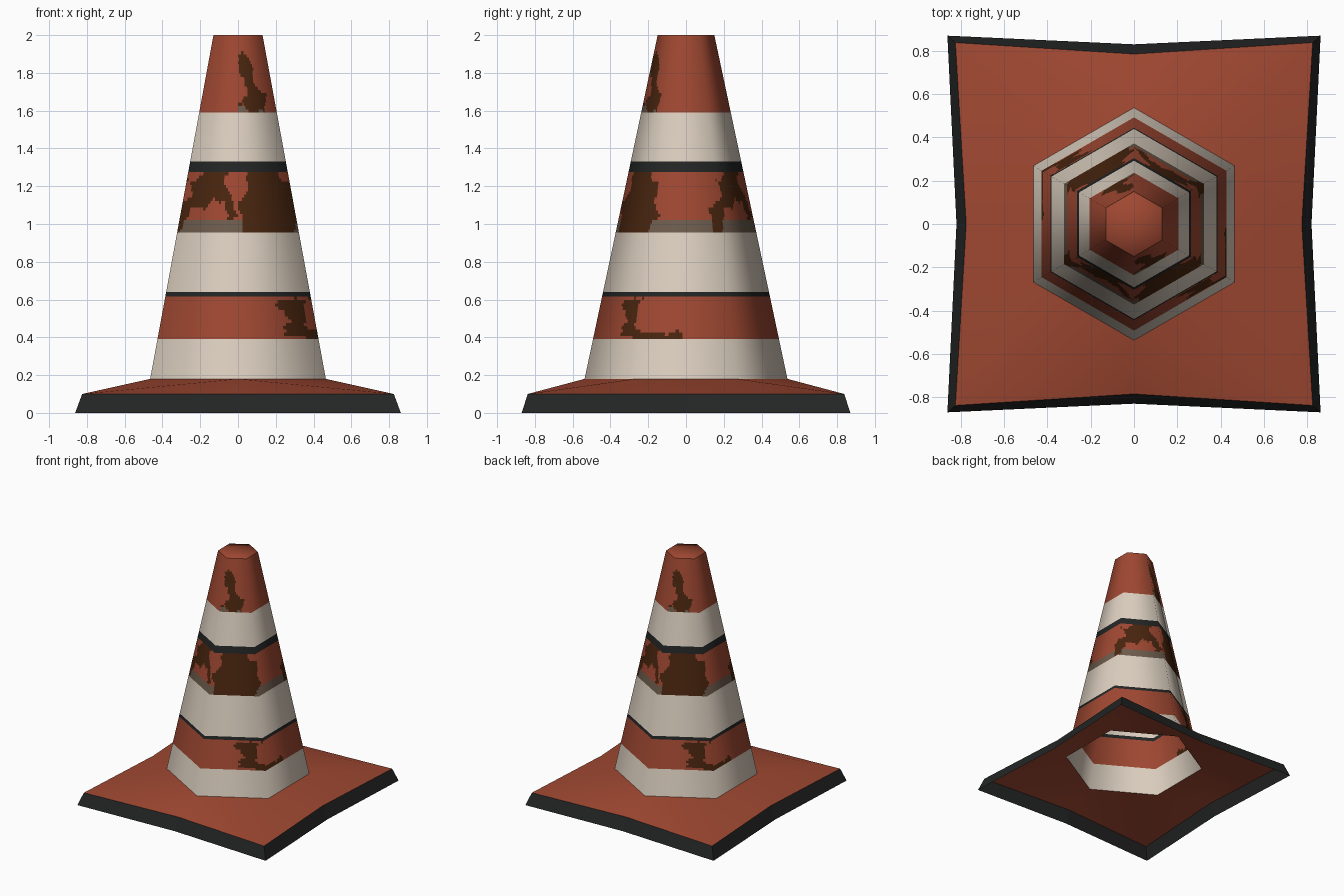
import bpy, math
from mathutils import Vector

if "Cube" in bpy.data.objects:
    bpy.data.objects.remove(bpy.data.objects["Cube"])

def mat(name, c):
    m = bpy.data.materials.new(name)
    m.diffuse_color = (*c, 1)
    m.use_nodes = True
    m.node_tree.nodes["Principled BSDF"].inputs["Base Color"].default_value = m.diffuse_color
    return m

RED, WHITE, BLACK, BROWN, GREY = range(5)
MATS = [mat("faded_red", (.345, .064, .031)), mat("dirty_white", (.71, .62, .52)),
        mat("black_rubber", (.017, .018, .018)), mat("brown_grime", (.065, .018, .0045)),
        mat("grey_grime", (.15, .105, .072))]

def build(name, verts, faces, mids, smooth=True, normals=None):
    me = bpy.data.meshes.new(name)
    me.from_pydata(verts, [], faces)
    for m in MATS:
        me.materials.append(m)
    for p, i in zip(me.polygons, mids):
        p.material_index = i
        p.use_smooth = smooth
    if normals:
        me.normals_split_custom_set_from_vertices(normals)
    ob = bpy.data.objects.new(name, me)
    bpy.context.collection.objects.link(ob)
    return ob

# Cone dimensions: hexagon with a corner to the front
Z0, Z1, R0, R1, N = 0.18, 2.0, 0.537, 0.150, 26
def radius(z):
    return R0 + (R1 - R0) * (z - Z0) / (Z1 - Z0)
def corner(i):
    a = math.radians(210 + 60 * i)
    return Vector((math.cos(a), math.sin(a), 0))
def around(s):
    i = math.floor(s)
    return corner(i).lerp(corner(i + 1), s - i)

# Painted bands: (top height, colour)
BANDS = [(.39, WHITE), (.615, RED), (.64, BLACK), (.955, WHITE), (1.02, GREY),
         (1.275, RED), (1.33, BLACK), (1.59, WHITE), (1.625, RED), (2.0, RED)]

# Grime outlines: (side position, height), repeated every half turn
GRIME = [
    [(1.03, 1.905), (1.3, 1.9), (1.47, 1.825), (1.51, 1.72), (1.8, 1.68), (1.72, 1.614),
     (1.5, 1.59), (1.25, 1.59), (1.2, 1.63), (1.03, 1.63), (1.27, 1.68), (1.2, 1.76), (1.0, 1.825)],
    [(1.17, 1.275), (1.75, 1.275), (1.85, 1.24), (2.05, 1.22), (2.0, 1.12), (2.08, 1.06),
     (1.93, .955), (1.15, .955), (1.07, 1.01), (1.0, 1.1), (1.2, 1.18)],
    [(.3, 1.275), (.8, 1.275), (.72, 1.2), (.95, 1.12), (.95, 1.02), (.8, 1.03), (.78, 1.11),
     (.55, 1.13), (.42, 1.07), (.25, 1.1), (.1, 1.04), (.08, .955), (-.08, .955), (-.15, 1.08),
     (.0, 1.11), (.15, 1.15), (.05, 1.24), (.2, 1.22)],
    [(1.55, .6), (1.97, .6), (1.88, .55), (1.85, .48), (2.0, .43), (2.3, .42), (2.45, .43),
     (2.5, .39), (2.0, .39), (1.85, .4), (1.6, .41), (1.65, .5), (1.55, .56)],
]
def inside(s, z, poly):
    hit = False
    for (a, b), (c, d) in zip(poly, poly[1:] + poly[:1]):
        if (b > z) != (d > z) and s < a + (c - a) * (z - b) / (d - b):
            hit = not hit
    return hit

def colour(s, z):
    base = next(c for top, c in BANDS if z < top)
    if base in (RED, GREY):
        s %= 3
        w = s + .025 * math.sin(47 * z) + .015 * math.sin(113 * z)
        h = z + .008 * math.sin(31 * s)
        for p in GRIME:
            if any(inside(w + k, h, p) for k in (0, -3)):
                return BROWN
        if 1.59 < z < 1.625 and (1.0 < s < 1.25 or 1.5 < s < 1.65):
            return GREY
    return base

# Cone body: open shell, rows follow the bands
rows, low = [Z0], Z0
for top, c in BANDS:
    n = max(1, round((top - low) / .017)) if c in (RED, GREY) else 1
    rows += [low + (top - low) * k / n for k in range(1, n + 1)]
    low = top
M = 6 * N
verts, normals, faces, mids = [], [], [], []
for z in rows:
    for k in range(M):
        d = around(k / N)
        verts.append(d * radius(z) + Vector((0, 0, z)))
        normals.append((d.normalized() + Vector((0, 0, .21))).normalized())
for r in range(len(rows) - 1):
    for k in range(M):
        a, b = r * M + k, r * M + (k + 1) % M
        faces.append((a, b, b + M, a + M))
        mids.append(colour((k + .5) / N, (rows[r] + rows[r + 1]) / 2))
build("cone_body", verts, faces, mids, True, normals)

# Closed top
v = [corner(i) * R1 + Vector((0, 0, Z1)) for i in range(6)] + [Vector((0, 0, Z1))]
nv = [(corner(i) * .7 + Vector((0, 0, 1))).normalized() for i in range(6)] + [Vector((0, 0, 1))]
build("cone_cap", v, [(i, (i + 1) % 6, 6) for i in range(6)], [RED] * 6, True, nv)

# Base plate: pinched square running up to the hexagon
def pinched(cx, cy, mx, my, z):
    return [(mx, 0, z), (cx, cy, z), (0, my, z), (-cx, cy, z),
            (-mx, 0, z), (-cx, -cy, z), (0, -my, z), (cx, -cy, z)]
upper = pinched(.825, .838, .775, .785, .10)
lower = pinched(.862, .87, .82, .83, 0)
hexa = [tuple(corner(i - 3) * R0 + Vector((0, 0, Z0))) for i in range(6)]  # 30, 90 ... 330 degrees
H = 8
faces = []
for o, h in ((0, 0), (4, 3)):
    a, b, c, e = [H + (h + k) % 6 for k in (0, 1, 2, 5)]
    p = [(o + k) % 8 for k in range(8)]
    faces += [(p[0], a, e), (p[0], p[1], a), (p[1], b, a), (p[1], p[2], b),
              (p[2], p[3], b), (p[3], c, b), (p[3], p[4], c)]
build("base_plate", upper + hexa, faces, [RED] * len(faces))

# Dark rim around the base
build("base_rim", lower + upper,
      [(i, (i + 1) % 8, 8 + (i + 1) % 8, 8 + i) for i in range(8)], [BLACK] * 8, False)
